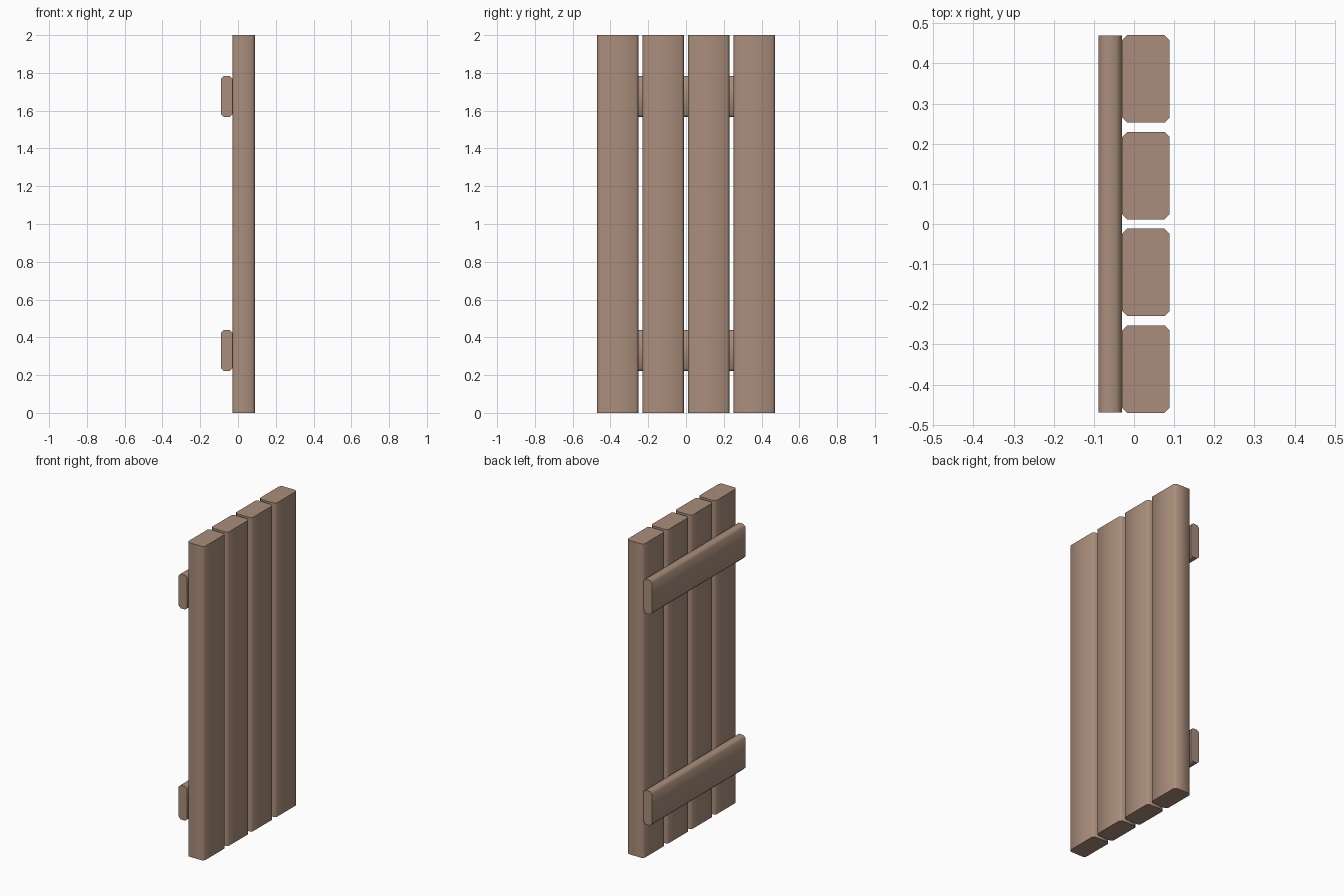
import bpy
import math
from mathutils import Matrix

cube = bpy.data.objects.get("Cube")
if cube:
    bpy.data.objects.remove(cube, do_unlink=True)

COLOUR = (0.40, 0.27, 0.20, 1.0)
wood = bpy.data.materials.new("brown wood")
wood.use_nodes = True
wood.diffuse_color = COLOUR
wood.node_tree.nodes["Principled BSDF"].inputs["Base Color"].default_value = COLOUR


def board(name, thick, width, length, cut, matrix):
    """Board along local z with its four long edges chamfered."""
    a, b = thick / 2, width / 2
    outline = [(a, b - cut), (a - cut, b), (cut - a, b), (-a, b - cut),
               (-a, cut - b), (cut - a, -b), (a - cut, -b), (a, cut - b)]
    n = len(outline)
    verts = [(x, y, z) for z in (-length / 2, length / 2) for x, y in outline]
    faces = [tuple(reversed(range(n))), tuple(range(n, 2 * n))]
    faces += [(i, (i + 1) % n, (i + 1) % n + n, i + n) for i in range(n)]
    mesh = bpy.data.meshes.new(name)
    mesh.from_pydata(verts, [], faces)
    mesh.materials.append(wood)
    obj = bpy.data.objects.new(name, mesh)
    bpy.context.collection.objects.link(obj)
    obj.matrix_world = matrix
    # Soft chamfers, crisp end caps
    bpy.ops.object.select_all(action='DESELECT')
    obj.select_set(True)
    bpy.context.view_layer.objects.active = obj
    bpy.ops.object.shade_smooth_by_angle(angle=math.radians(60))


# Four upright planks, set side by side with narrow gaps
for i in range(4):
    y = (i - 1.5) * 0.241
    board(f"plank_{i + 1}", 0.119, 0.218, 2.0, 0.013,
          Matrix.Translation((0.0295, y, 1.0)))

# Two horizontal battens across the planks
turn = Matrix.Rotation(math.radians(90), 4, 'X')
for name, z in (("lower_batten", 0.33), ("upper_batten", 1.675)):
    board(name, 0.059, 0.219, 0.94, 0.014,
          Matrix.Translation((-0.0595, 0, z)) @ turn)
# Outline direction: counter-clockwise from +x to +y, so end caps face outward
